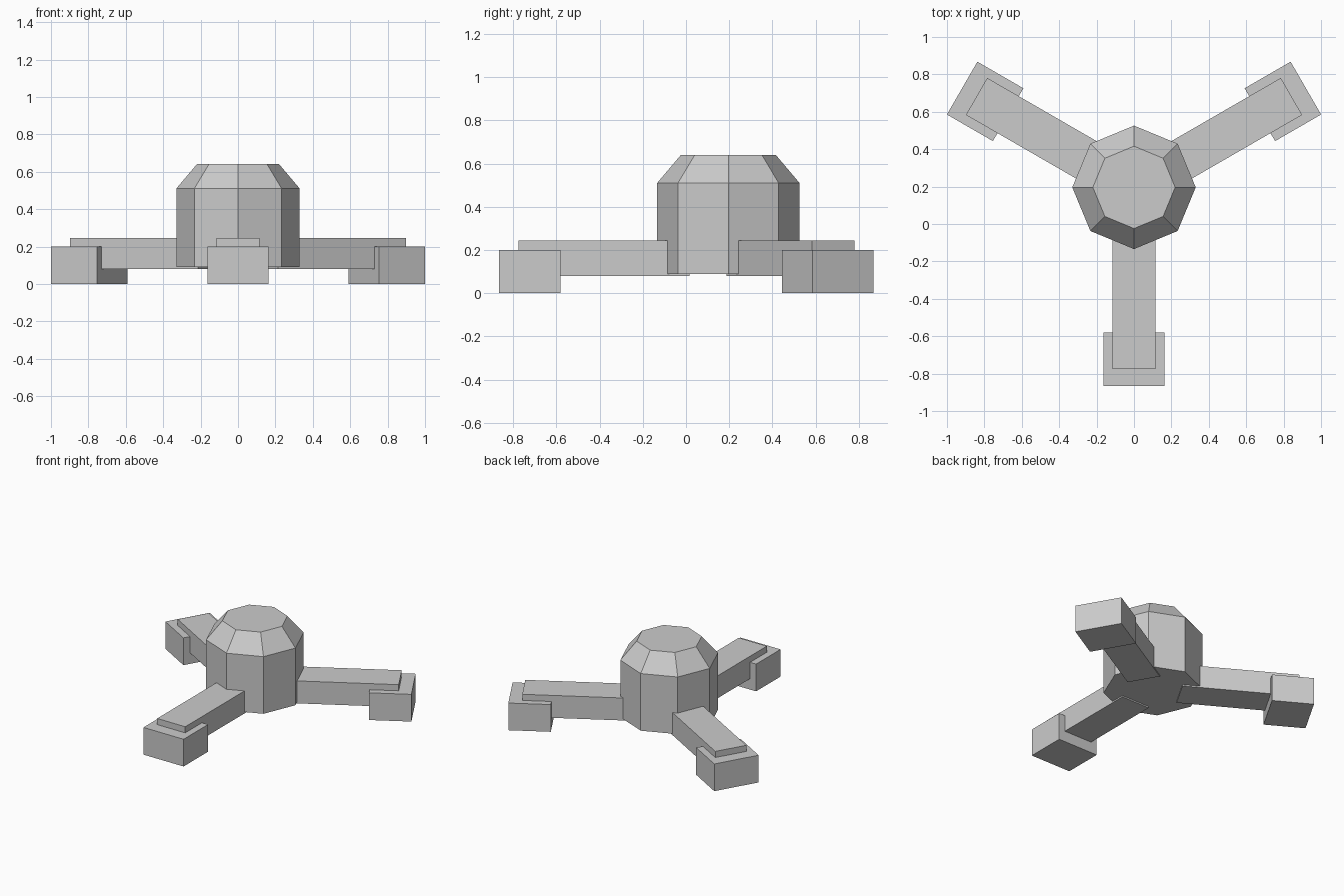
import bpy
import bmesh
from math import radians
from mathutils import Matrix, Vector

cube = bpy.data.objects.get("Cube")
if cube:
    bpy.data.objects.remove(cube, do_unlink=True)

CENTRE = Vector((0, 0.196, 0))

grey = bpy.data.materials.new("plain grey")
grey.use_nodes = True
colour = (0.6, 0.6, 0.6, 1)
grey.diffuse_color = colour
grey.node_tree.nodes["Principled BSDF"].inputs["Base Color"].default_value = colour


def add_object(name, bm):
    bmesh.ops.recalc_face_normals(bm, faces=bm.faces)
    mesh = bpy.data.meshes.new(name)
    bm.to_mesh(mesh)
    bm.free()
    mesh.materials.append(grey)
    obj = bpy.data.objects.new(name, mesh)
    obj.location = CENTRE
    bpy.context.collection.objects.link(obj)
    return obj


def radial_box(name, inner, outer, width, bottom, top, angle):
    """Box reaching from inner to outer distance, turned about the hub axis."""
    bm = bmesh.new()
    place = (Matrix.Translation((0, -(inner + outer) / 2, (bottom + top) / 2))
             @ Matrix.Diagonal((width, outer - inner, top - bottom, 1)))
    bmesh.ops.create_cube(bm, size=1, matrix=place)
    add_object(name, bm).rotation_euler.z = radians(angle)


# Eight-sided hub: straight drum, then a chamfered cap
bm = bmesh.new()
bmesh.ops.create_circle(bm, cap_ends=True, segments=8, radius=0.33,
                        matrix=Matrix.Translation((0, 0, 0.09)))
base = bm.faces[:]
top = base[0]
for height, scale in ((0.42, 1), (0.13, 2 / 3)):
    made = bmesh.ops.extrude_face_region(bm, geom=[top], use_keep_orig=(top in base))
    verts = [g for g in made["geom"] if isinstance(g, bmesh.types.BMVert)]
    top = next(g for g in made["geom"] if isinstance(g, bmesh.types.BMFace))
    bmesh.ops.scale(bm, vec=(scale, scale, 1), verts=verts)
    bmesh.ops.translate(bm, vec=(0, 0, height), verts=verts)
# Remove the hidden divider between drum and cap
inner = [f for f in bm.faces if len(f.verts) == 8
         and 0.2 < f.calc_center_median().z < 0.6]
bmesh.ops.delete(bm, geom=inner, context="FACES_ONLY")
add_object("hub", bm)

# Three arms, each ending in a foot block
for side, angle in (("front", 0), ("back_left", 120), ("back_right", 240)):
    radial_box(side + "_arm", 0.18, 0.972, 0.228, 0.08, 0.245, angle)
    radial_box(side + "_foot", 0.777, 1.061, 0.326, 0, 0.2, angle)
